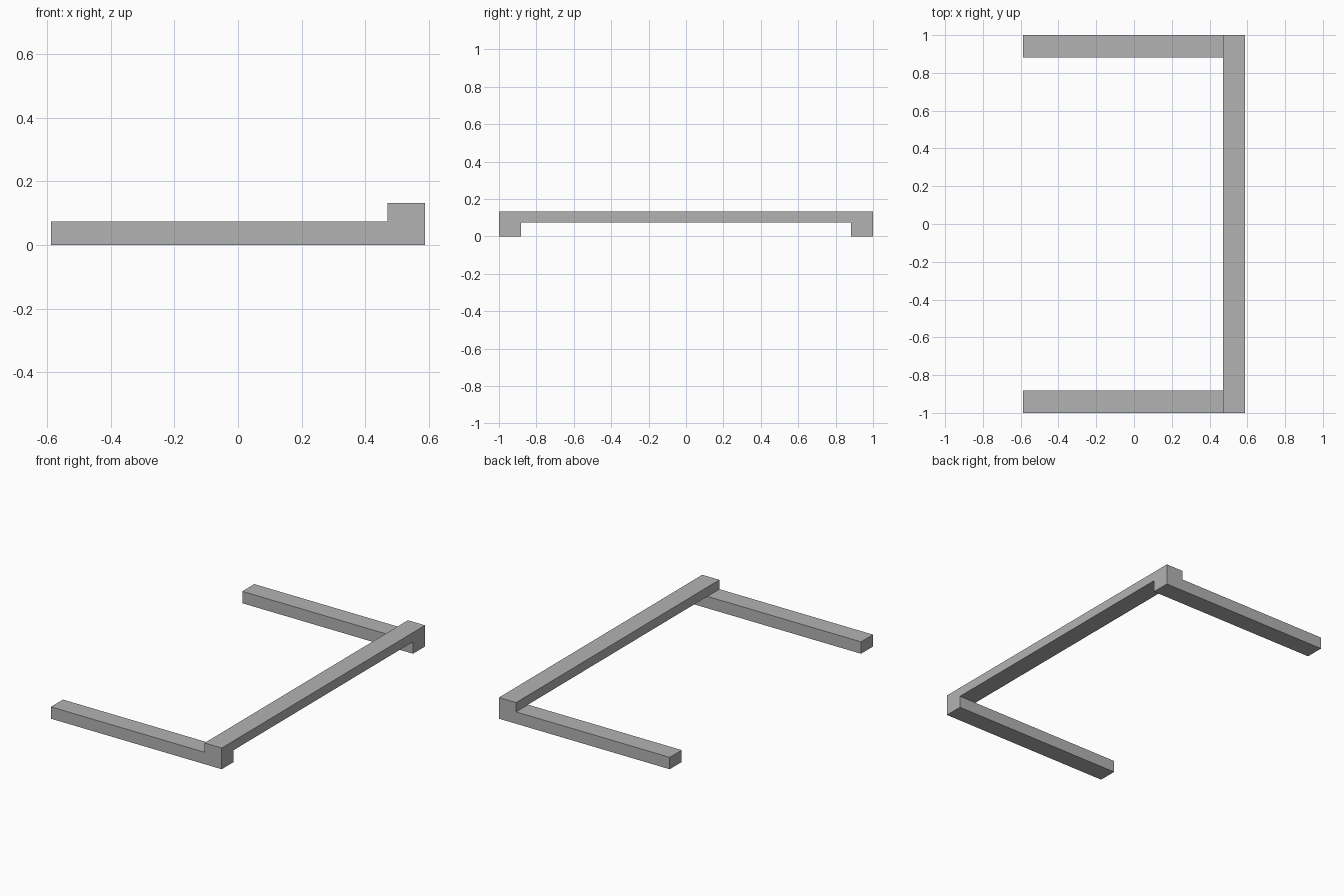
import bpy

cube = bpy.data.objects.get("Cube")
if cube:
    bpy.data.objects.remove(cube, do_unlink=True)

# Single grey material
grey = bpy.data.materials.new("plain_grey")
grey.use_nodes = True
colour = (0.45, 0.45, 0.45, 1)
grey.diffuse_color = colour
grey.node_tree.nodes["Principled BSDF"].inputs["Base Color"].default_value = colour

HALF_X, HALF_Y = 0.588, 1.0
WIDTH = 0.118
ARM_TOP, BAR_TOP = 0.074, 0.132


def beam(name, low, high):
    """Add a flat-faced box between two opposite corners."""
    centre = [(a + b) / 2 for a, b in zip(low, high)]
    bpy.ops.mesh.primitive_cube_add(size=1, location=centre)
    obj = bpy.context.object
    obj.name = name
    obj.scale = [b - a for a, b in zip(low, high)]
    bpy.ops.object.transform_apply(location=False, rotation=False, scale=True)
    obj.data.materials.append(grey)
    return obj


# Two arms lying on the ground
beam("front_arm", (-HALF_X, -HALF_Y, 0), (HALF_X, -HALF_Y + WIDTH, ARM_TOP))
beam("back_arm", (-HALF_X, HALF_Y - WIDTH, 0), (HALF_X, HALF_Y, ARM_TOP))

# Crossbar resting on the left ends of both arms
beam("crossbar", (HALF_X - WIDTH, -HALF_Y, ARM_TOP), (HALF_X, HALF_Y, BAR_TOP))
